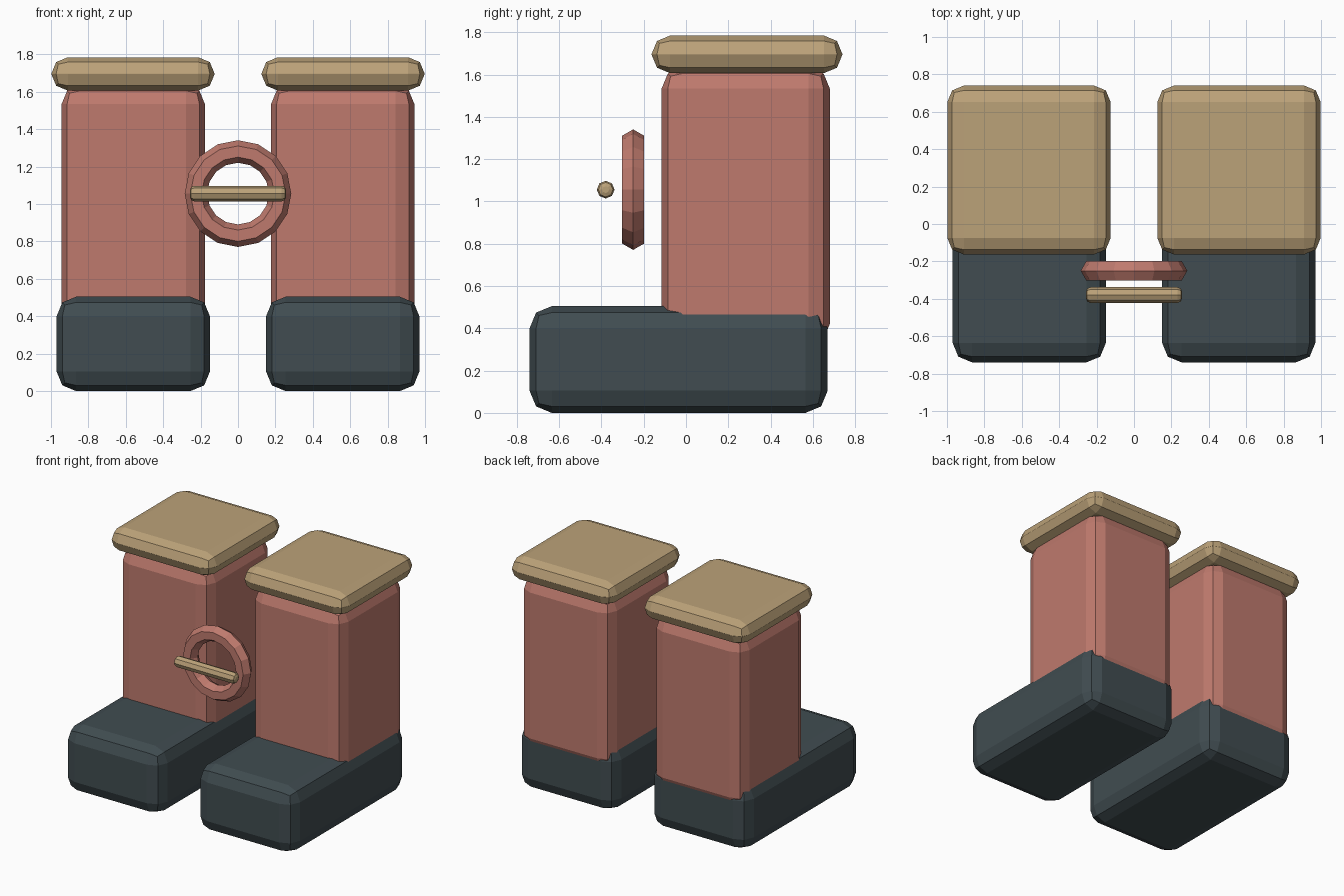
import bpy, bmesh
from math import radians
from mathutils import Matrix, Vector

if "Cube" in bpy.data.objects:
    bpy.data.objects.remove(bpy.data.objects["Cube"])


def material(name, rgb):
    m = bpy.data.materials.new(name)
    m.diffuse_color = (*rgb, 1)
    m.use_nodes = True
    m.node_tree.nodes["Principled BSDF"].inputs["Base Color"].default_value = m.diffuse_color
    return m


DARK = material("dark_slate", (0.052, 0.073, 0.082))
RED = material("brick_red", (0.52, 0.195, 0.155))
TAN = material("tan", (0.50, 0.36, 0.19))


def make_object(name, bm, mat):
    bmesh.ops.recalc_face_normals(bm, faces=bm.faces)
    mesh = bpy.data.meshes.new(name)
    bm.to_mesh(mesh)
    bm.free()
    mesh.materials.append(mat)
    obj = bpy.data.objects.new(name, mesh)
    bpy.context.collection.objects.link(obj)
    return obj


def rounded_pair(name, lo, hi, bevel, mat):
    """Two-step bevelled box between two corners, mirrored across x = 0."""
    lo, hi = Vector(lo), Vector(hi)
    bm = bmesh.new()
    bmesh.ops.create_cube(bm, size=1)
    bmesh.ops.scale(bm, vec=hi - lo, verts=bm.verts)
    bmesh.ops.translate(bm, vec=(lo + hi) / 2, verts=bm.verts)
    bmesh.ops.bevel(bm, geom=bm.edges[:], offset=bevel, segments=2,
                    profile=0.5, affect='EDGES')
    obj = make_object(name, bm, mat)
    obj.modifiers.new("mirror", 'MIRROR').use_mirror_merge = False
    return obj


# Boots: foot block, upright shaft, overhanging cuff
rounded_pair("foot", (0.15, -0.74, 0.0), (0.97, 0.67, 0.505), 0.105, DARK)
rounded_pair("shaft", (0.177, -0.115, 0.32), (0.943, 0.68, 1.635), 0.10, RED)
rounded_pair("cuff", (0.125, -0.163, 1.607), (0.998, 0.74, 1.785), 0.088, TAN)

# Ring between the shafts, hexagonal section
bpy.ops.mesh.primitive_torus_add(
    major_segments=16, minor_segments=6, major_radius=0.225, minor_radius=0.06,
    location=(0, -0.25, 1.056), rotation=(radians(90), 0, 0))
ring = bpy.context.object
ring.name = "ring"
ring.data.materials.append(RED)

# Pin across the front of the ring, chamfered ends
bm = bmesh.new()
bmesh.ops.create_cone(bm, cap_ends=True, segments=8, radius1=0.042,
                      radius2=0.042, depth=0.515)
rim = [e for e in bm.edges if abs(e.verts[0].co.z - e.verts[1].co.z) < 1e-4]
bmesh.ops.bevel(bm, geom=rim, offset=0.024, segments=2, profile=0.5,
                affect='EDGES')
bm.transform(Matrix.Translation((0, -0.38, 1.056)) @ Matrix.Rotation(radians(90), 4, 'Y'))
make_object("pin", bm, TAN)
